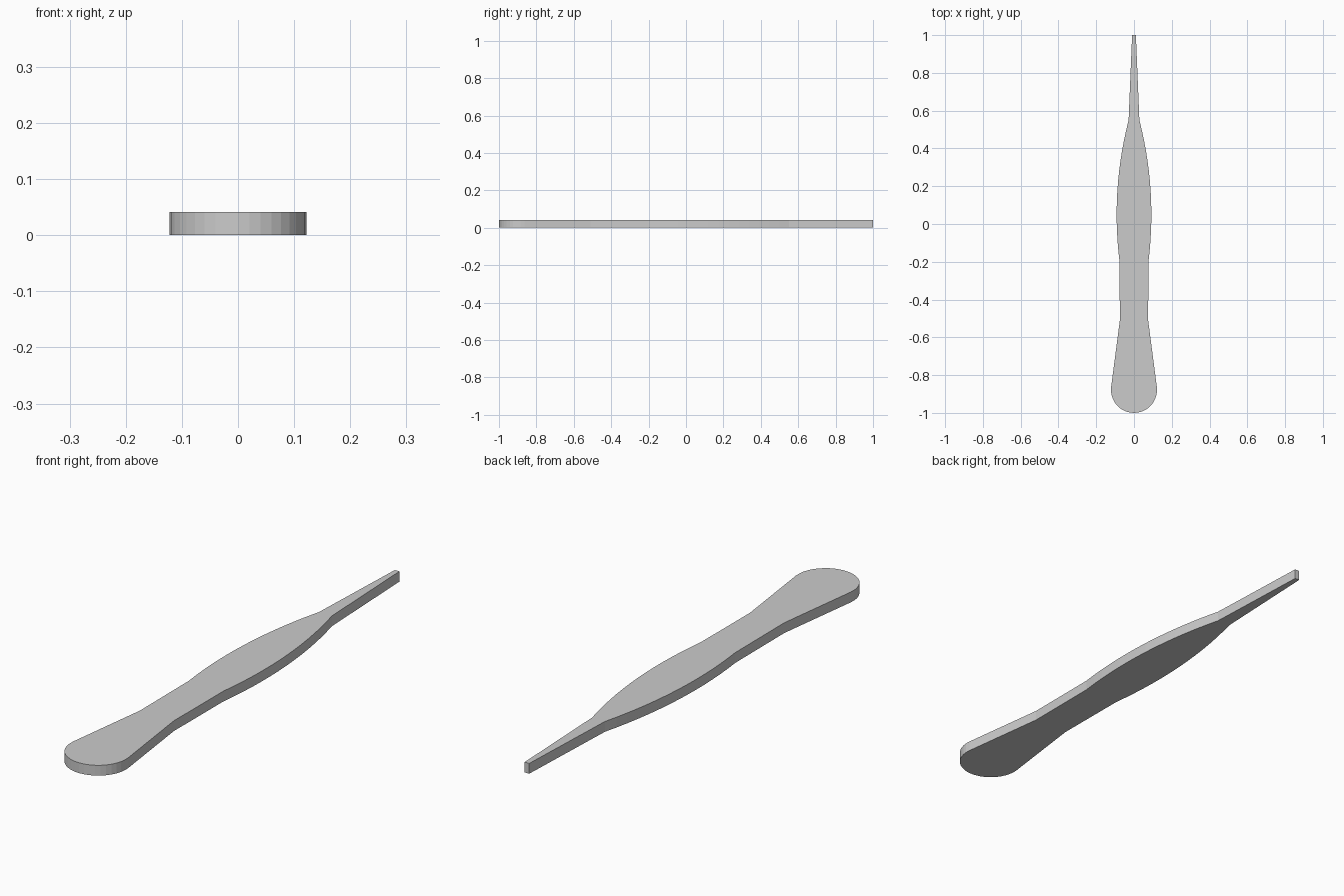
import bpy, bmesh, math

if "Cube" in bpy.data.objects:
    bpy.data.objects.remove(bpy.data.objects["Cube"])

HEIGHT = 0.041

# Right half of the outline, from narrow tip to rounded end
half = [(0.01, 1.0)]

# Bulging middle: shallow circular arc
R, CY, BULGE = 2.0, 0.05, 0.092
STEPS = 14
for i in range(STEPS + 1):
    y = 0.55 - 0.75 * i / STEPS
    half.append((BULGE - R + math.sqrt(R * R - (y - CY) ** 2), y))

# Straight neck and flare
half.append((0.075, -0.51))

# Rounded end, starting tangent to the flare
r, cy = 0.122, -0.878
START, SEGS = math.radians(7), 10
for i in range(SEGS):
    a = START - (START + math.pi / 2) * i / SEGS
    half.append((r * math.cos(a), cy + r * math.sin(a)))

# Mirror the half outline and close it
outline = half + [(0.0, -1.0)] + [(-x, y) for x, y in reversed(half)]

# Extrude the outline to a flat plate
bm = bmesh.new()
face = bm.faces.new([bm.verts.new((x, y, 0)) for x, y in outline])
ext = bmesh.ops.extrude_face_region(bm, geom=[face], use_keep_orig=True)
top = [v for v in ext["geom"] if isinstance(v, bmesh.types.BMVert)]
bmesh.ops.translate(bm, verts=top, vec=(0, 0, HEIGHT))
bmesh.ops.recalc_face_normals(bm, faces=bm.faces)

mesh = bpy.data.meshes.new("flat_handle")
bm.to_mesh(mesh)
bm.free()
obj = bpy.data.objects.new("flat_handle", mesh)
bpy.context.collection.objects.link(obj)
